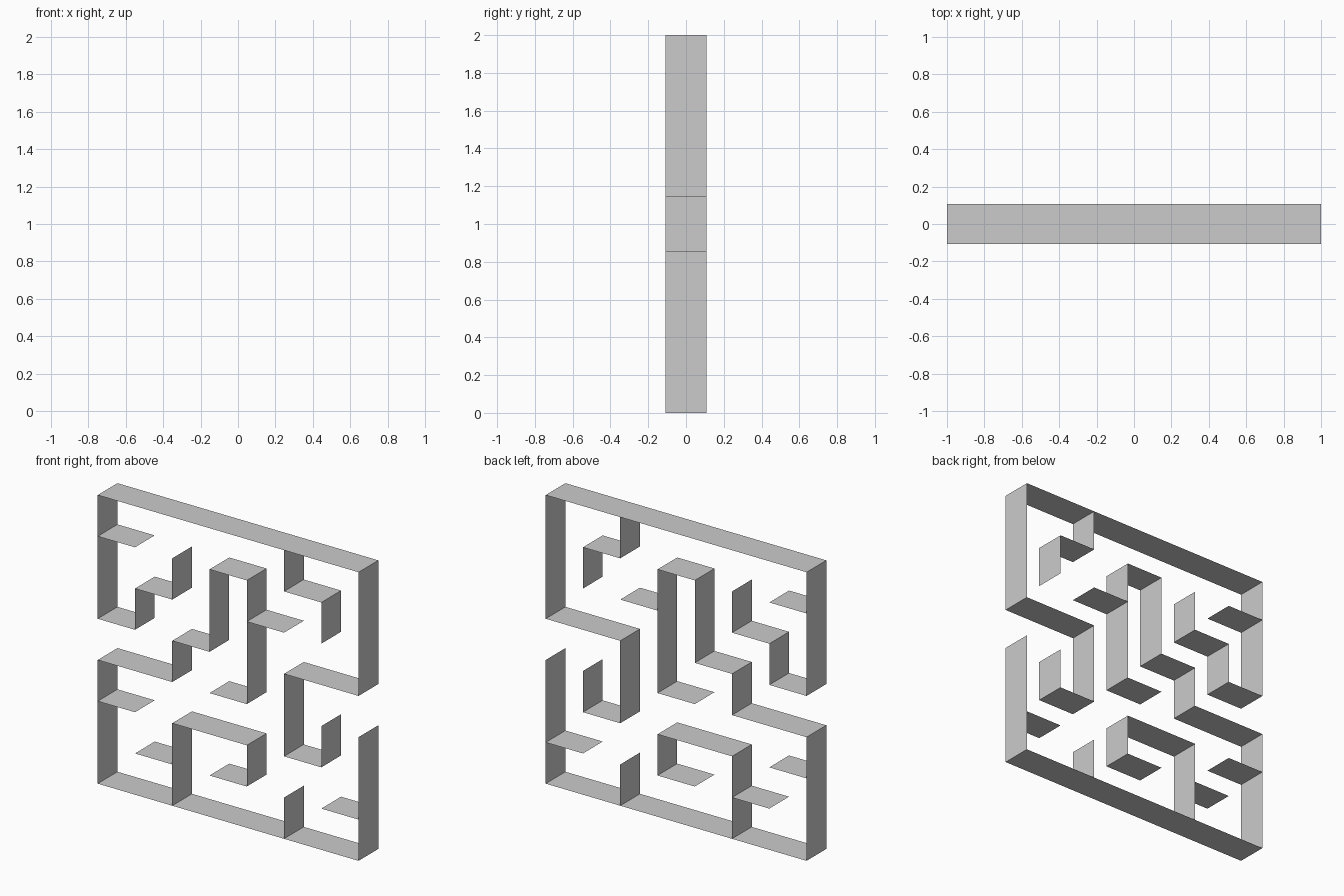
import bpy, bmesh

if "Cube" in bpy.data.objects:
    bpy.data.objects.remove(bpy.data.objects["Cube"])

CELL = 2 / 7      # the maze is a 7 x 7 grid
HALF = 0.108      # half of the wall depth


def build_walls(name, paths):
    """Thin maze walls: each path of (column, row) grid points is swept through the depth."""
    bm = bmesh.new()
    for path in paths:
        # one corner pair per grid step, so crossing walls share edges
        pts = [path[0]]
        for (a, b), (c, d) in zip(path, path[1:]):
            n = max(abs(c - a), abs(d - b))
            pts += [(a + (c - a) * s // n, b + (d - b) * s // n) for s in range(1, n + 1)]
        rails = [[bm.verts.new((i * CELL - 1, y, k * CELL)) for y in (-HALF, HALF)]
                 for i, k in pts]
        for (a, b), (c, d) in zip(rails, rails[1:]):
            bm.faces.new((a, c, d, b))
    bmesh.ops.remove_doubles(bm, verts=bm.verts, dist=1e-4)
    mesh = bpy.data.meshes.new(name)
    bm.to_mesh(mesh)
    bm.free()
    obj = bpy.data.objects.new(name, mesh)
    bpy.context.collection.objects.link(obj)
    return obj


# Upper outer frame with the walls hanging from it
build_walls("upper_walls", [
    [(2, 6), (2, 5), (1, 5), (1, 4), (0, 4), (0, 7), (7, 7),
     (7, 4), (5, 4), (5, 2), (6, 2), (6, 3)],
    [(0, 6), (1, 6)],
    [(5, 7), (5, 6), (6, 6), (6, 5)],
])

# Lower outer frame with the walls growing from it
build_walls("lower_walls", [
    [(3, 3), (4, 3), (4, 6), (3, 6), (3, 4), (2, 4), (2, 3),
     (0, 3), (0, 0), (7, 0), (7, 3)],
    [(4, 5), (5, 5)],
    [(0, 2), (1, 2)],
    [(2, 0), (2, 2), (4, 2), (4, 1), (3, 1)],
    [(1, 1), (2, 1)],
    [(5, 0), (5, 1)],
    [(6, 1), (7, 1)],
])
